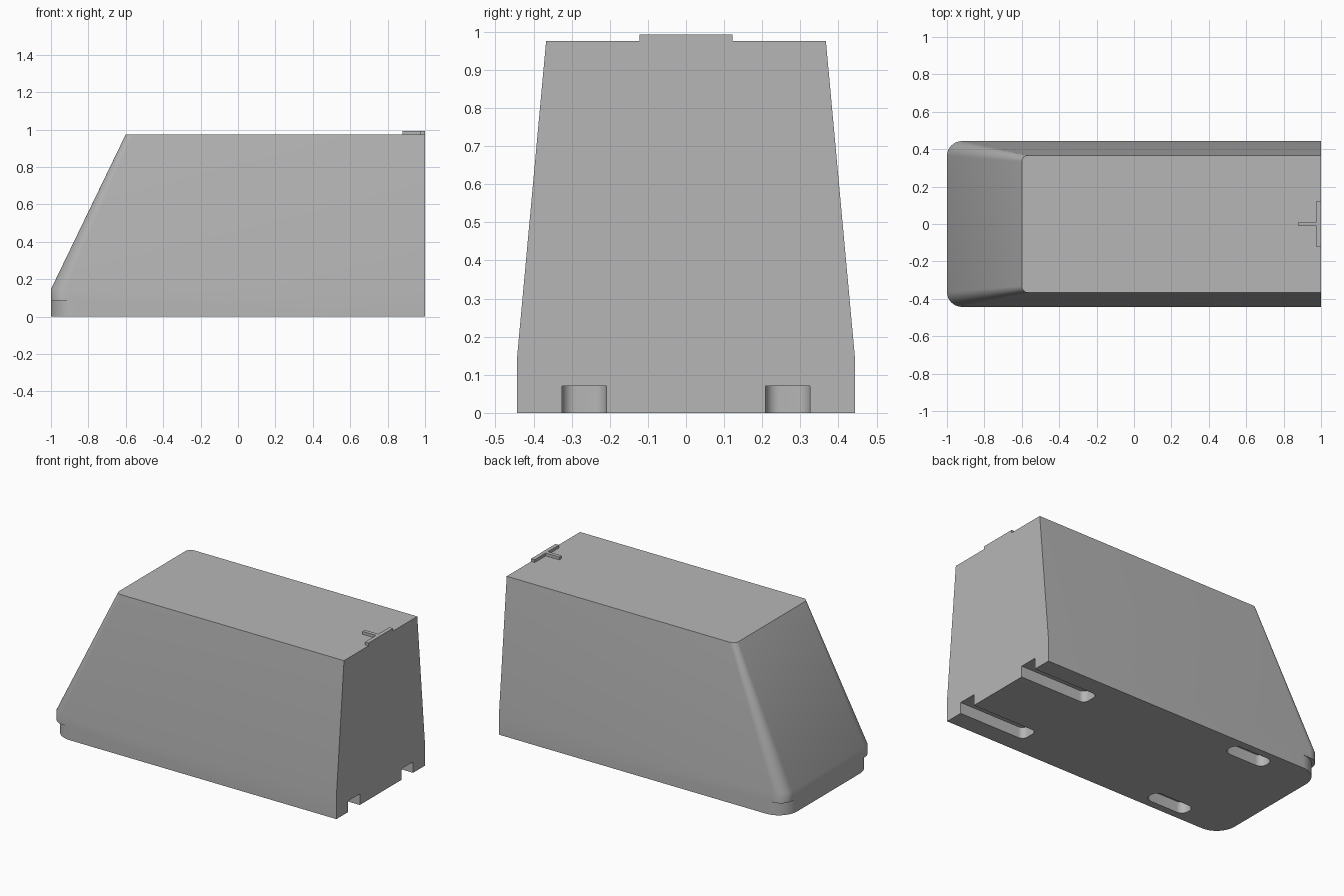
import bpy, bmesh
from math import sin, cos, pi

if "Cube" in bpy.data.objects:
    bpy.data.objects.remove(bpy.data.objects["Cube"], do_unlink=True)

grey = bpy.data.materials.new("plain grey")
grey.use_nodes = True
colour = (0.47, 0.47, 0.47, 1)
grey.diffuse_color = colour
grey.node_tree.nodes["Principled BSDF"].inputs["Base Color"].default_value = colour


def arc(cx, cy, r, start, steps=10):
    """Quarter circle, anticlockwise from the start angle."""
    return [(cx + r * cos(start + pi / 2 * i / steps),
             cy + r * sin(start + pi / 2 * i / steps)) for i in range(steps + 1)]


def outline(x0, x1, y0, y1, r, round_right=False):
    """Rectangle with rounded left corners and, if asked, rounded right ones."""
    pts = arc(x0 + r, y1 - r, r, pi / 2) + arc(x0 + r, y0 + r, r, pi)
    if round_right:
        return pts + arc(x1 - r, y0 + r, r, 1.5 * pi) + arc(x1 - r, y1 - r, r, 0)
    return pts + [(x1, y0), (x1, y1)]


def loft(name, sections):
    """Solid through a stack of (height, outline) sections."""
    bm = bmesh.new()
    rings = [[bm.verts.new((x, y, z)) for x, y in pts] for z, pts in sections]
    n = len(rings[0])
    for low, high in zip(rings, rings[1:]):
        for i in range(n):
            j = (i + 1) % n
            bm.faces.new((low[i], low[j], high[j], high[i]))
    bm.faces.new(rings[0][::-1])
    bm.faces.new(rings[-1])
    bmesh.ops.recalc_face_normals(bm, faces=bm.faces)
    mesh = bpy.data.meshes.new(name)
    bm.to_mesh(mesh)
    bm.free()
    mesh.materials.append(grey)
    obj = bpy.data.objects.new(name, mesh)
    bpy.context.collection.objects.link(obj)
    return obj


def activate(obj):
    bpy.ops.object.select_all(action='DESELECT')
    obj.select_set(True)
    bpy.context.view_layer.objects.active = obj


def cut(target, cutter):
    activate(target)
    mod = target.modifiers.new("cut", 'BOOLEAN')
    mod.operation, mod.solver, mod.object = 'DIFFERENCE', 'EXACT', cutter
    bpy.ops.object.modifier_apply(modifier=mod.name)
    bpy.data.objects.remove(cutter, do_unlink=True)


# Tapered body with a sloping nose
base = outline(-1, 1, -0.443, 0.443, 0.08)
body = loft("body", [(0, base), (0.147, base),
                     (0.975, outline(-0.6, 1, -0.367, 0.367, 0.035))])

for side in (-1, 1):
    # Rounder lower nose corner, leaving a small ledge above
    r = 0.13
    corner = arc(-1 + r, 0.443 - r, r, pi / 2)
    corner += [(-1.2, 0.443 - r), (-1.2, 0.6), (-1 + r, 0.6)]
    corner = [(x, y * side) for x, y in corner]
    cut(body, loft("corner_cutter", [(-0.1, corner), (0.085, corner)]))

    # Open slot at the flat end and closed slot near the nose
    mid = side * 0.267
    slot = outline(0.54, 1.2, mid - 0.058, mid + 0.058, 0.035)
    cut(body, loft("end_slot_cutter", [(-0.1, slot), (0.07, slot)]))
    mid = side * 0.345
    slot = outline(-0.69, -0.41, mid - 0.05, mid + 0.05, 0.045, True)
    cut(body, loft("nose_slot_cutter", [(-0.1, slot), (0.07, slot)]))

activate(body)
bpy.ops.object.shade_smooth_by_angle(angle=pi / 6)

# Raised T-shaped rib on the roof
rib = [(0.88, 0.012), (0.88, -0.012), (0.975, -0.012), (0.975, -0.122),
       (1, -0.122), (1, 0.122), (0.975, 0.122), (0.975, 0.012)]
loft("roof_rib", [(0.972, rib), (0.993, rib)])
